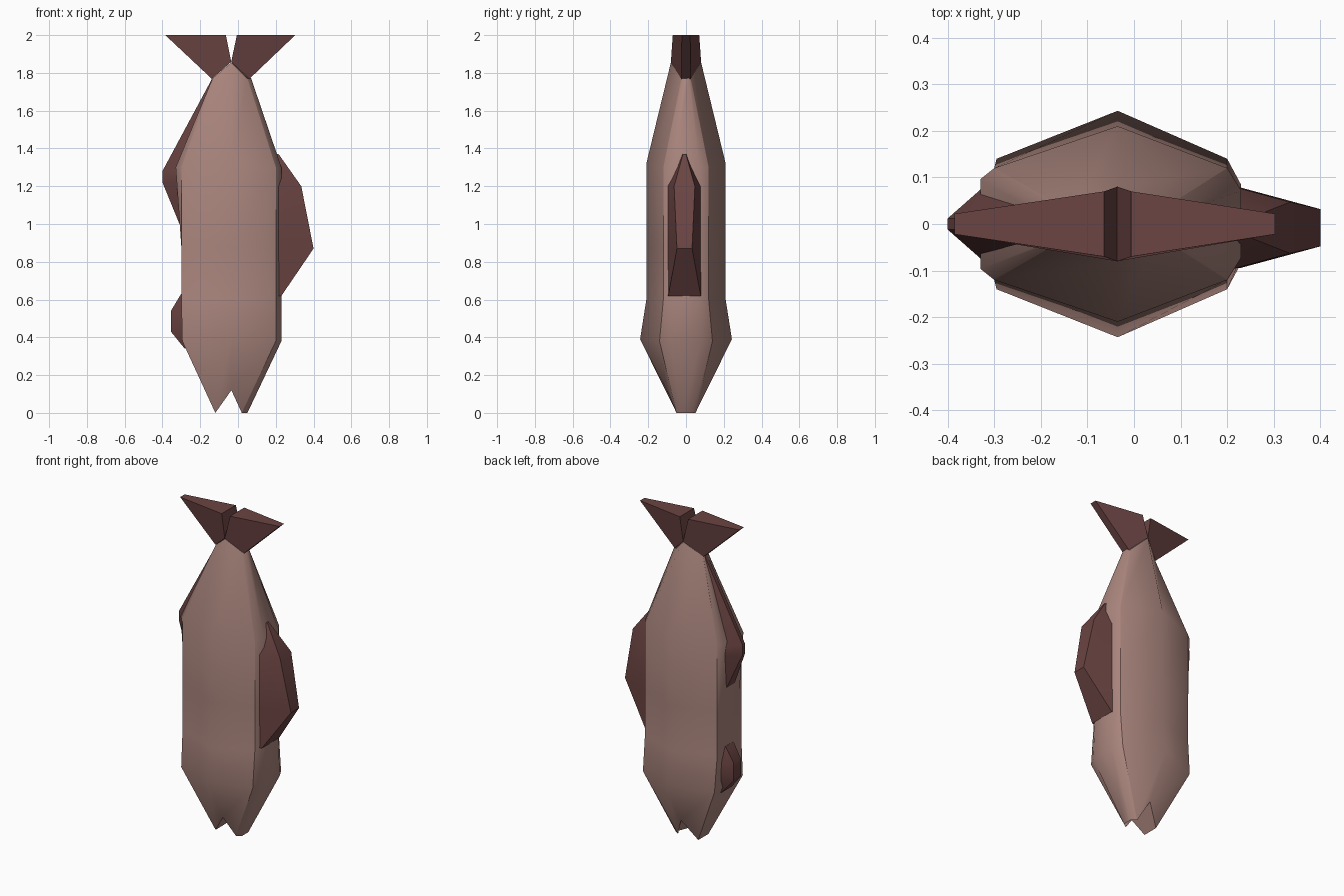
import bpy
import bmesh

cube = bpy.data.objects.get("Cube")
if cube:
    bpy.data.objects.remove(cube, do_unlink=True)


def material(name, rgb):
    mat = bpy.data.materials.new(name)
    mat.use_nodes = True
    mat.diffuse_color = (*rgb, 1)
    mat.node_tree.nodes["Principled BSDF"].inputs["Base Color"].default_value = (*rgb, 1)
    return mat


skin = material("dusty pink", (0.40, 0.235, 0.205))
fin_brown = material("dark red brown", (0.145, 0.058, 0.055))


def loft(name, rings, mat, caps, sharp_columns=(), angle=None):
    """Skin closed rings of points, then close the ends with the given columns."""
    bm = bmesh.new()
    rows = [[bm.verts.new(p) for p in ring] for ring in rings]
    n = len(rows[0])
    for a, b in zip(rows, rows[1:]):
        for i in range(n):
            j = (i + 1) % n
            bm.faces.new((a[i], a[j], b[j], b[i]))
        for i in sharp_columns:
            bm.edges.get((a[i], b[i])).smooth = False
    for row in (rows[0], rows[-1]):
        for cap in caps:
            face = bm.faces.new([row[i] for i in cap])
            for e in face.edges:
                e.smooth = False
    for f in bm.faces:
        f.smooth = True
    bmesh.ops.remove_doubles(bm, verts=bm.verts, dist=0.0005)
    bmesh.ops.recalc_face_normals(bm, faces=bm.faces)
    mesh = bpy.data.meshes.new(name)
    bm.to_mesh(mesh)
    bm.free()
    mesh.materials.append(mat)
    obj = bpy.data.objects.new(name, mesh)
    bpy.context.collection.objects.link(obj)
    if angle:
        bpy.ops.object.select_all(action="DESELECT")
        obj.select_set(True)
        bpy.context.view_layer.objects.active = obj
        bpy.ops.object.shade_smooth_by_angle(angle=angle)
    return obj


def body_ring(z, ridge_z, ridge_y, corner_y, left, right, bulge, step):
    half = [(left - bulge, -0.8 * corner_y, z),
            (left, -corner_y, z),
            (-0.035, -ridge_y, ridge_z),
            (right, -corner_y, z),
            (right + step, -0.6 * corner_y, z)]
    return half + [(x, -y, h) for x, y, h in reversed(half)]


# Body: wide at the ridge, notched at the mouth and the tail root
body_levels = [
    (0.0, 0.12, 0.10, 0.05, -0.12, 0.02, 0.0, 0.03),
    (0.38, 0.39, 0.243, 0.14, -0.295, 0.2, 0.0, 0.03),
    (0.6, 0.6, 0.21, 0.12, -0.3, 0.2, 0.0, 0.03),
    (0.88, 0.88, 0.21, 0.12, -0.3, 0.2, 0.0, 0.03),
    (1.3, 1.32, 0.21, 0.12, -0.3, 0.2, 0.03, 0.03),
    (1.77, 1.855, 0.08, 0.025, -0.135, 0.05, 0.0, 0.02),
]
loft("body", [body_ring(*level) for level in body_levels], skin,
     caps=[(0, 1, 2, 7, 8, 9), (2, 3, 4, 5, 6, 7)], sharp_columns=(1, 3, 6, 8))


def fin(name, levels, shift=0.0):
    """Wedge fin: each level is height, base x, tip x, base and tip half width."""
    rings = [[(base, shift - wb, z), (tip, shift - wt, z),
              (tip, shift + wt, z), (base, shift + wb, z)]
             for z, base, tip, wb, wt in levels]
    return loft(name, rings, fin_brown, caps=[(0, 1, 2, 3)], angle=0.7)


# Fins along the two narrow sides
fin("belly_fin", [
    (0.62, 0.2, 0.23, 0.088, 0.086),
    (0.87, 0.2, 0.4, 0.092, 0.04),
    (1.2, 0.2, 0.335, 0.092, 0.055),
    (1.37, 0.19, 0.215, 0.012, 0.008),
], shift=-0.008)
fin("large_back_fin", [
    (1.0, -0.295, -0.31, 0.05, 0.04),
    (1.22, -0.3, -0.4, 0.1, 0.012),
    (1.28, -0.3, -0.4, 0.1, 0.012),
    (1.77, -0.11, -0.137, 0.025, 0.012),
])
fin("small_back_fin", [
    (0.34, -0.25, -0.282, 0.07, 0.05),
    (0.43, -0.28, -0.355, 0.09, 0.035),
    (0.54, -0.28, -0.355, 0.09, 0.035),
    (0.63, -0.28, -0.301, 0.06, 0.04),
])


# Tail lobes: thick beside the gap, thin at the outer tips
def tail_lobe(name, root, inner, outer):
    lower = [(-0.036, -0.08, 1.858), (root, -0.025, 1.768),
             (root, 0.025, 1.768), (-0.036, 0.08, 1.858)]
    upper = [(inner, -0.07, 2), (outer, -0.022, 2),
             (outer, 0.022, 2), (inner, 0.07, 2)]
    loft(name, [lower, upper], fin_brown, caps=[(0, 1, 2, 3)], angle=0.5)


tail_lobe("right_tail_lobe", -0.138, -0.064, -0.385)
tail_lobe("left_tail_lobe", 0.06, -0.006, 0.303)
